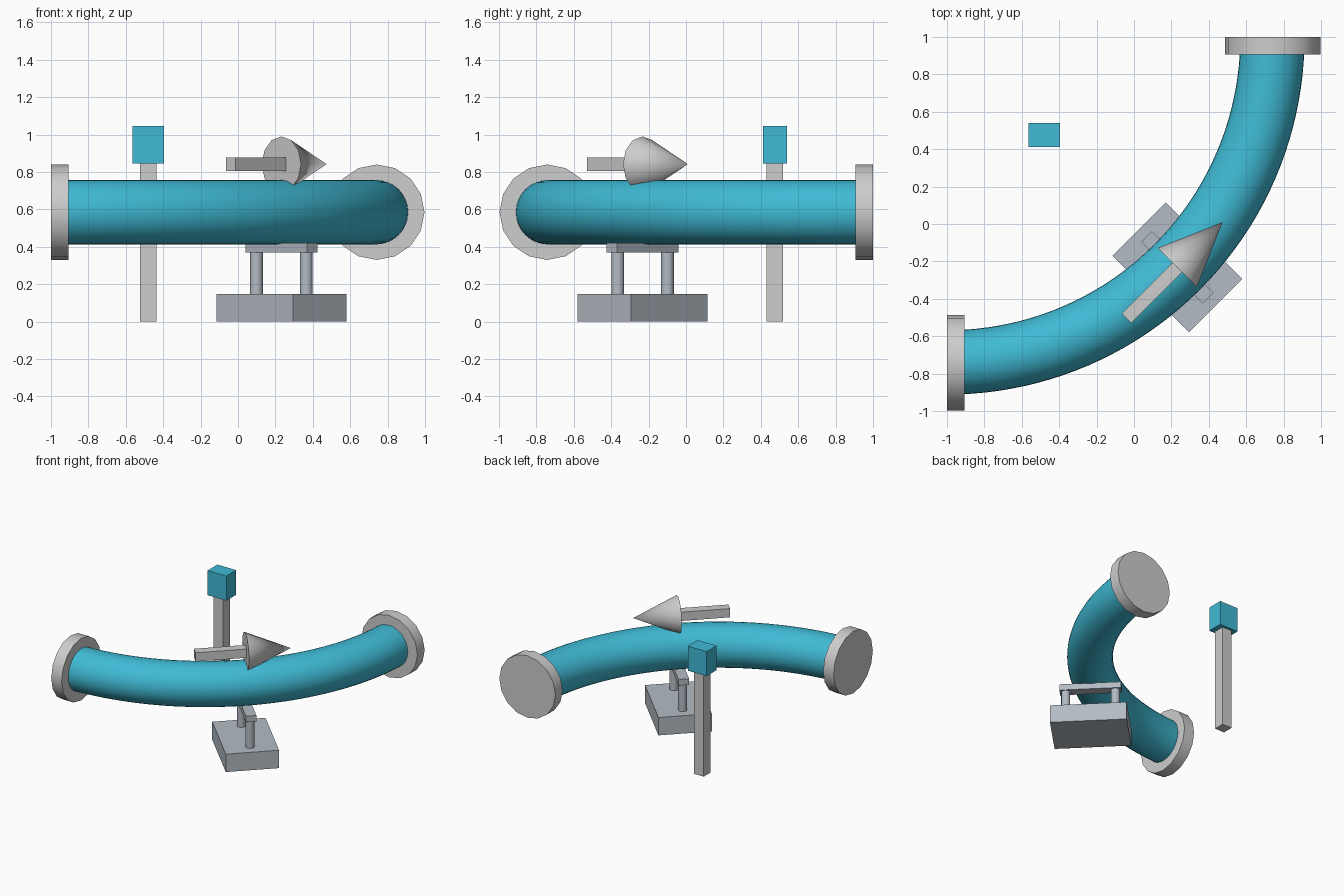
import bpy, bmesh
from math import radians
from mathutils import Matrix, Vector

cube = bpy.data.objects.get("Cube")
if cube:
    bpy.data.objects.remove(cube, do_unlink=True)


def material(name, rgb):
    m = bpy.data.materials.new(name)
    m.use_nodes = True
    colour = (*rgb, 1)
    m.diffuse_color = colour
    m.node_tree.nodes["Principled BSDF"].inputs["Base Color"].default_value = colour
    return m


TEAL = material("teal", (0.05, 0.49, 0.66))
GREY = material("light grey", (0.61, 0.61, 0.61))
STEEL = material("blue grey", (0.45, 0.50, 0.55))


def finish(bm, name, mat, smooth=False):
    bmesh.ops.recalc_face_normals(bm, faces=bm.faces)
    me = bpy.data.meshes.new(name)
    bm.to_mesh(me)
    bm.free()
    me.materials.append(mat)
    ob = bpy.data.objects.new(name, me)
    bpy.context.collection.objects.link(ob)
    if smooth:
        bpy.ops.object.select_all(action="DESELECT")
        ob.select_set(True)
        bpy.context.view_layer.objects.active = ob
        bpy.ops.object.shade_smooth_by_angle(angle=radians(40))
    return ob


def turn(degrees, axis="Z"):
    return Matrix.Rotation(radians(degrees), 4, axis)


def box(name, mat, centre, size, yaw=0):
    bm = bmesh.new()
    place = Matrix.Translation(centre) @ turn(yaw) @ Matrix.Diagonal((*size, 1))
    bmesh.ops.create_cube(bm, size=1, matrix=place)
    return finish(bm, name, mat)


def cone(name, mat, centre, r1, r2, depth, sides, rot=Matrix()):
    bm = bmesh.new()
    bmesh.ops.create_cone(bm, cap_ends=True, segments=sides, radius1=r1, radius2=r2,
                          depth=depth, matrix=Matrix.Translation(centre) @ rot)
    return finish(bm, name, mat, True)


# Quarter-bend pipe, swept around the bend centre
BEND = Vector((-1, 1, 0.585))
RADIUS = 1.74
MARGIN = 1.6
bm = bmesh.new()
start = (Matrix.Translation(BEND) @ turn(MARGIN)
         @ Matrix.Translation((0, -RADIUS, 0)) @ turn(90, "Y"))
ring = bmesh.ops.create_circle(bm, segments=32, radius=0.172, matrix=start)
bmesh.ops.spin(bm, geom=ring["verts"] + bm.edges[:], cent=BEND, axis=(0, 0, 1),
               angle=radians(90 - 2 * MARGIN), steps=40)
finish(bm, "pipe", TEAL, True)

# End flanges
along_x = turn(90, "Y")
cone("right_flange", GREY, (-0.953, -0.742, 0.585), 0.255, 0.255, 0.094, 16, along_x)
cone("back_flange", GREY, (0.742, 0.953, 0.585), 0.255, 0.255, 0.094, 16, turn(90) @ along_x)

# Flow arrow above the middle of the bend
middle = Vector((0.232, -0.232, 0.842))
flow = Vector((1, 1, 0)).normalized()
cone("arrow_head", GREY, middle + flow * 0.171, 0.148, 0, 0.342, 12, turn(45) @ along_x)
box("arrow_shaft", GREY, middle - flow * 0.192, (0.385, 0.072, 0.072), 45)

# Pipe support: foot, two columns and a saddle bar
box("support_base", STEEL, (0.232, -0.232, 0.0735), (0.58, 0.403, 0.147), -45)
across = Vector((1, -1, 0)).normalized()
for side, name in ((-1, "back_column"), (1, "front_column")):
    spot = Vector((0.232, -0.232, 0.26)) + across * side * 0.188
    cone(name, STEEL, spot, 0.034, 0.034, 0.23, 16)
box("saddle_bar", STEEL, (0.232, -0.232, 0.395), (0.466, 0.08, 0.05), -45)

# Marker post
box("marker_post", GREY, (-0.48, 0.475, 0.424), (0.088, 0.088, 0.847))
box("marker_head", TEAL, (-0.48, 0.476, 0.946), (0.17, 0.128, 0.202))
